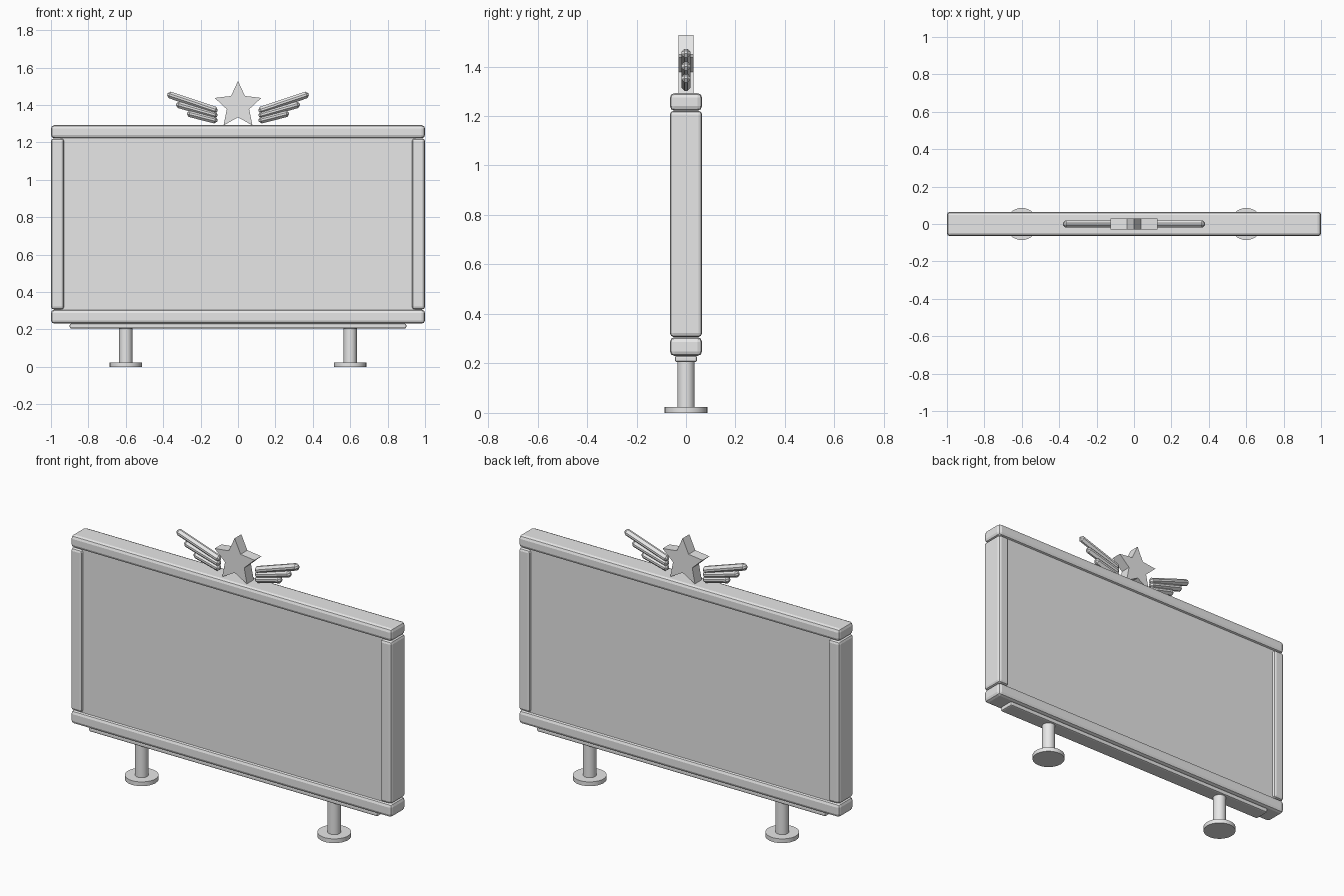
import bpy, bmesh, math
from mathutils import Vector

cube = bpy.data.objects.get("Cube")
if cube:
    bpy.data.objects.remove(cube)

grey = bpy.data.materials.new("light grey")
grey.use_nodes = True
COLOUR = (0.8, 0.8, 0.8, 1)
grey.diffuse_color = COLOUR
grey.node_tree.nodes["Principled BSDF"].inputs["Base Color"].default_value = COLOUR


def finish(name, bm, smooth=False):
    bmesh.ops.recalc_face_normals(bm, faces=bm.faces)
    mesh = bpy.data.meshes.new(name)
    bm.to_mesh(mesh)
    bm.free()
    mesh.materials.append(grey)
    ob = bpy.data.objects.new(name, mesh)
    bpy.context.collection.objects.link(ob)
    if smooth:
        bpy.ops.object.select_all(action="DESELECT")
        ob.select_set(True)
        bpy.context.view_layer.objects.active = ob
        bpy.ops.object.shade_smooth_by_angle(angle=math.radians(35))
    return ob


def box(name, size, centre, bevel=0, segments=2, tilt=0):
    bm = bmesh.new()
    bmesh.ops.create_cube(bm, size=1)
    bmesh.ops.scale(bm, vec=size, verts=bm.verts)
    if bevel:
        bmesh.ops.bevel(bm, geom=bm.edges[:], offset=bevel, segments=segments,
                        profile=0.5, affect="EDGES")
    ob = finish(name, bm)
    ob.location = centre
    ob.rotation_euler.y = -tilt
    return ob


def cylinder(name, radius, z0, z1, x):
    bm = bmesh.new()
    bmesh.ops.create_cone(bm, cap_ends=True, segments=32, radius1=radius,
                          radius2=radius, depth=z1 - z0)
    ob = finish(name, bm, smooth=True)
    ob.location = (x, 0, (z0 + z1) / 2)


# Display panel and its frame
box("panel", (1.9, 0.1, 0.96), (0, 0, 0.763))
box("top_rail", (2, 0.13, 0.07), (0, 0, 1.257), 0.018)
box("bottom_rail", (2, 0.13, 0.075), (0, 0, 0.268), 0.018)
box("base_strip", (1.8, 0.09, 0.026), (0, 0, 0.218), 0.008)

# Star ornament
bm = bmesh.new()
ring = []
for i in range(10):
    r = 0.063 if i % 2 else 0.131
    a = math.pi / 2 + i * math.pi / 5
    ring.append(bm.verts.new((r * math.cos(a), -0.03, 1.397 + r * math.sin(a))))
face = bm.faces.new(ring)
out = bmesh.ops.extrude_face_region(bm, geom=[face])
bmesh.ops.translate(bm, vec=(0, 0.06, 0),
                    verts=[v for v in out["geom"] if isinstance(v, bmesh.types.BMVert)])
finish("star", bm)

# Wing feathers: inner and outer end of each, as (x, z)
feathers = [((0.11, 1.368), (0.378, 1.458)),
            ((0.11, 1.343), (0.33, 1.405)),
            ((0.11, 1.316), (0.272, 1.357))]

# Mirrored parts
for side, s in (("left", 1), ("right", -1)):
    box(side + "_post", (0.07, 0.13, 0.914), (s * 0.965, 0, 0.764), 0.015)
    cylinder(side + "_leg", 0.035, 0.02, 0.21, s * 0.6)
    cylinder(side + "_foot", 0.086, 0, 0.024, s * 0.6)
    for i, (a, b) in enumerate(feathers):
        inner, outer = Vector(a), Vector(b)
        d = outer - inner
        mid = (inner + outer) / 2
        box(f"{side}_feather_{i + 1}", (d.length, 0.037, 0.037),
            (s * mid.x, 0, mid.y), 0.013, 1, s * math.atan2(d.y, d.x))
